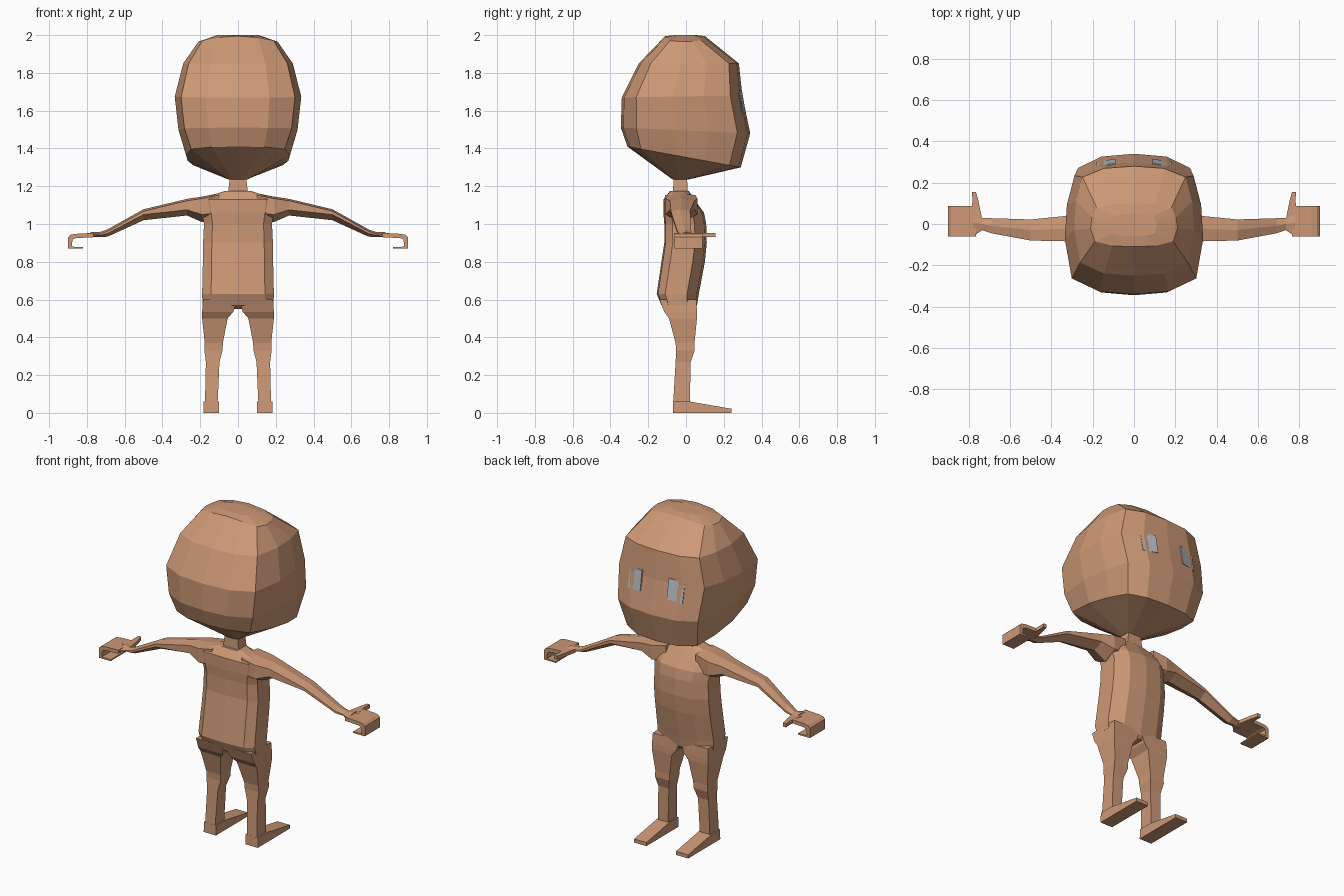
import bpy, bmesh

if "Cube" in bpy.data.objects:
    bpy.data.objects.remove(bpy.data.objects["Cube"])


def material(name, rgb):
    m = bpy.data.materials.new(name)
    m.diffuse_color = (*rgb, 1)
    m.use_nodes = True
    m.node_tree.nodes["Principled BSDF"].inputs["Base Color"].default_value = m.diffuse_color
    return m


SKIN = material("skin", (0.61, 0.315, 0.18))
GREY = material("eye grey", (0.45, 0.50, 0.52))


def loft(name, rings, mat=SKIN, mirror=False):
    """Skin a closed flat-shaded surface through equal-sized rings of points."""
    bm = bmesh.new()
    rows = [[bm.verts.new(p) for p in ring] for ring in rings]
    n = len(rows[0])
    for a, b in zip(rows, rows[1:]):
        for i in range(n):
            j = (i + 1) % n
            bm.faces.new((a[i], a[j], b[j], b[i]))
    bm.faces.new(rows[0])
    bm.faces.new(rows[-1])
    bmesh.ops.recalc_face_normals(bm, faces=bm.faces)
    me = bpy.data.meshes.new(name)
    bm.to_mesh(me)
    bm.free()
    me.materials.append(mat)
    ob = bpy.data.objects.new(name, me)
    bpy.context.collection.objects.link(ob)
    if mirror:
        ob.modifiers.new("Mirror", 'MIRROR')
    return ob


def both_sides(half):
    """Complete a half ring that starts and ends on the centre line."""
    return half + [(-x, y, z) for x, y, z in half[-2:0:-1]]


def rect(x0, x1, y0, y1, z):
    return [(x0, y0, z), (x1, y0, z), (x1, y1, z), (x0, y1, z)]


# Head: rounded square sections, tilted from back to front
def head_ring(w, yb, yf, zb, zf, drop=0.0):
    d = yf - yb
    half = [(0, yf), (.5 * w, yf - .02 * d), (.86 * w, yf - .10 * d),
            (.97 * w, yf - .32 * d), (w, yb + .42 * d),
            (.9 * w, yb + .12 * d), (.5 * w, yb + .02 * d), (0, yb)]
    return both_sides([(x, y, zb + (zf - zb) * (y - yb) / d - drop * (x / w) ** 2)
                       for x, y in half])


loft("head", [
    head_ring(.05, -.07, .01, 1.235, 1.235),
    head_ring(.275, -.31, .29, 1.41, 1.30),
    head_ring(.315, -.345, .34, 1.51, 1.48),
    head_ring(.335, -.34, .298, 1.67, 1.68),
    head_ring(.29, -.25, .28, 1.85, 1.85),
    head_ring(.21, -.11, .10, 1.995, 1.995, .03),
    head_ring(.11, -.06, .05, 2.0, 2.0)])

# Eyes: thin plates lying on the sloping face
loft("eyes", [
    [(.09, .300 + o, 1.59), (.185, .284 + o, 1.58),
     (.185, .259 + o, 1.70), (.09, .280 + o, 1.71)]
    for o in (.007, .016)], GREY, mirror=True)

# Neck
loft("neck", [rect(-.055, .055, -.07, .01, 1.14),
              rect(-.042, .042, -.065, .005, 1.26)])


# Torso with sloping shoulders and a rounded seat
def torso_ring(z, w, yb, yf):
    d = yf - yb
    return both_sides([(0, yf, z), (.6 * w, yf - .05 * d, z), (w, yf - .28 * d, z),
                       (w, yb + .2 * d, z), (.75 * w, yb + .03 * d, z), (0, yb, z)])


loft("torso", [torso_ring(*r) for r in (
    (.55, .12, -.10, .045), (.57, .188, -.13, .058), (.63, .19, -.155, .068),
    (.80, .186, -.13, .10), (.90, .185, -.115, .11), (1.0, .18, -.115, .107),
    (1.06, .19, -.12, .095), (1.13, .20, -.12, .045), (1.175, .07, -.085, .015))])

# Legs: thigh, knee, calf, ankle
loft("legs", [rect(*r) for r in (
    (.005, .186, -.14, .055, .60), (.025, .19, -.115, .058, .535),
    (.055, .19, -.09, .058, .50), (.08, .176, -.055, .045, .37),
    (.082, .178, -.052, .045, .33), (.098, .17, -.055, .025, .27),
    (.108, .175, -.068, .02, .05))], mirror=True)

# Feet: wedge profile carried across the width
FOOT = [(-.07, 0), (.24, 0), (.24, .022), (.02, .06), (-.068, .06)]
loft("feet", [[(x, y, z) for y, z in FOOT] for x in (.10, .183)], mirror=True)


# Arms: flat on top, ridged underneath
def arm_ring(x, yb, yf, zt, zm, zb):
    return [(x, yb, zt - .01), (x, (yb + yf) / 2, zt), (x, yf, zt - .01),
            (x, yf, zm), (x, (yb + yf) / 2, zb), (x, yb, zm)]


loft("arms", [arm_ring(*r) for r in (
    (.10, -.11, .05, 1.163, 1.06, 1.01), (.19, -.11, .06, 1.145, 1.05, 1.01),
    (.27, -.085, .045, 1.133, 1.075, 1.045), (.50, -.08, .022, 1.078, 1.05, 1.02),
    (.69, -.045, .028, .972, .95, .933), (.735, -.03, .03, .957, .94, .93),
    (.78, -.06, .075, .957, .935, .93))], mirror=True)

# Hands: palm with the fingers curled under
HAND = [(.765, .952), (.86, .948), (.886, .943), (.90, .93), (.90, .87),
        (.82, .87), (.82, .878), (.88, .88), (.876, .918), (.86, .925), (.765, .93)]
loft("hands", [[(x, y, z) for x, z in HAND] for y in (-.06, .088)], mirror=True)

# Thumbs
loft("thumbs", [[(x0, y, .93), (x1, y, .93), (x1, y, .952), (x0, y, .952)]
                for x0, x1, y in ((.735, .80, .02), (.745, .785, .07),
                                  (.755, .782, .12), (.765, .785, .155))], mirror=True)
